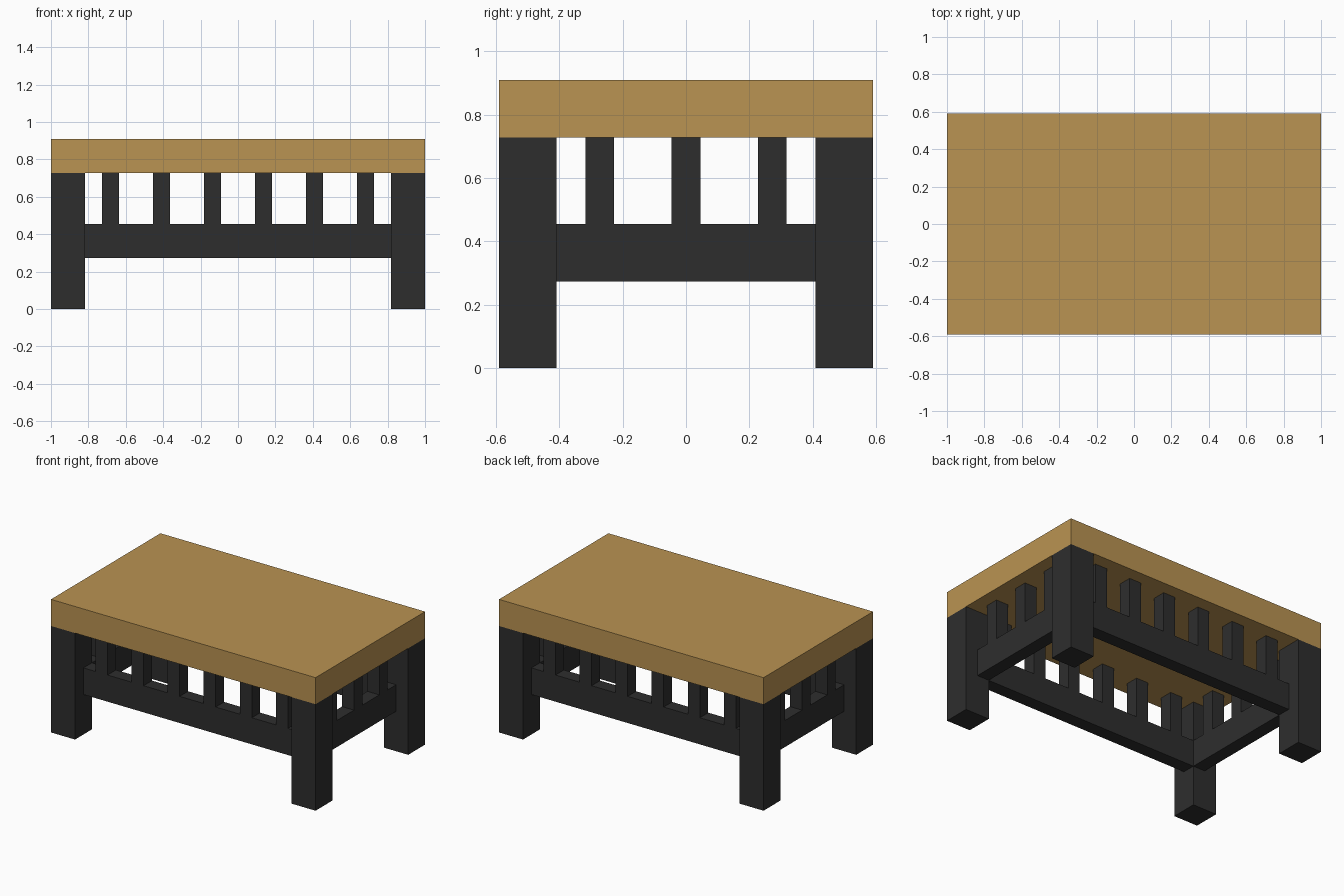
import bpy

if "Cube" in bpy.data.objects:
    bpy.data.objects.remove(bpy.data.objects["Cube"])

U = 1 / 11  # grid module: the table is 22 modules long


def material(name, rgb):
    m = bpy.data.materials.new(name)
    m.diffuse_color = (*rgb, 1)
    m.use_nodes = True
    m.node_tree.nodes["Principled BSDF"].inputs["Base Color"].default_value = m.diffuse_color
    return m


wood = material("tan wood", (0.491, 0.292, 0.084))
dark = material("charcoal", (0.027, 0.027, 0.027))


def box(name, center, size, mat):
    """Box given by its centre and size in modules."""
    bpy.ops.mesh.primitive_cube_add(size=1, location=[c * U for c in center])
    ob = bpy.context.object
    ob.name = name
    ob.scale = [s * U for s in size]
    bpy.ops.object.transform_apply(location=False, rotation=False, scale=True)
    ob.data.materials.append(mat)


# Thick top slab
box("table_top", (0, 0, 9), (22, 13, 2), wood)

# Corner legs
for sx in (-1, 1):
    for sy in (-1, 1):
        box("leg", (sx * 10, sy * 5.5, 4), (2, 2, 8), dark)

# Long rails with six slats each, set back from the leg faces
for s in (-1, 1):
    box("long_rail", (0, s * 5, 4), (18, 1, 2), dark)
    for x in (-7.5, -4.5, -1.5, 1.5, 4.5, 7.5):
        # slats are slightly off-centre along the rail
        x = x + (0.7 if abs(x) > 9 else 0)
        box("long_side_slat", (x, s * 5, 6.5), (1, 1, 3), dark)

# End rails with three slats each
for s in (-1, 1):
    box("end_rail", (s * 9.5, 0, 4), (1, 9, 2), dark)
    for y in (-3, 0, 3):
        box("end_slat", (s * 9.5, y, 6.5), (1, 1, 3), dark)
